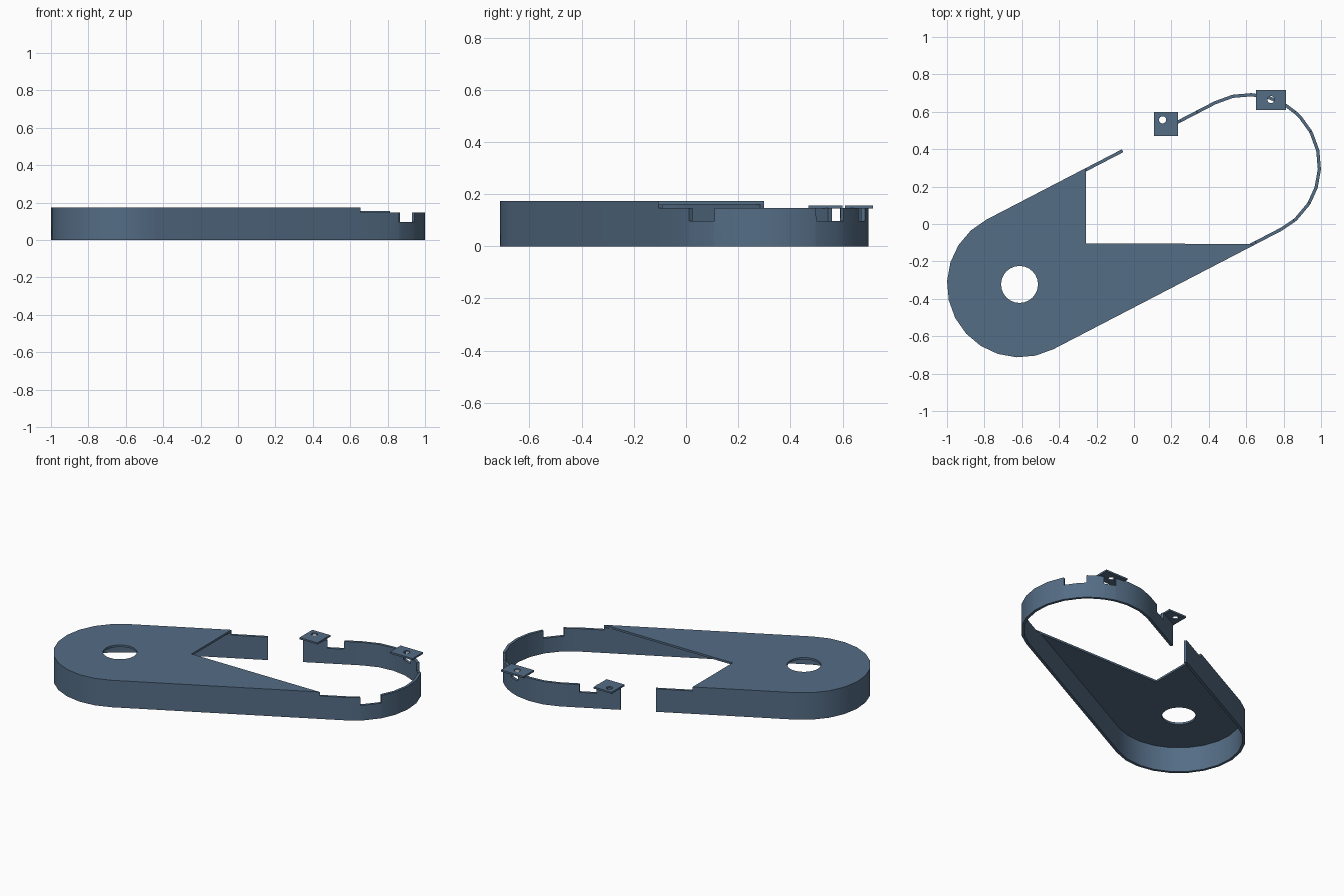
import bpy, bmesh, math
from math import sin, cos, radians
from mathutils import Vector

if "Cube" in bpy.data.objects:
    bpy.data.objects.remove(bpy.data.objects["Cube"])

R, T = 0.39, 0.017                      # outline radius, wall thickness
CL, CR = Vector((-0.61, -0.323)), Vector((0.61, 0.31))
DIR = (CR - CL).normalized()
ALPHA = math.degrees(math.atan2(DIR.y, DIR.x))
NRM = Vector((-DIR.y, DIR.x))           # outward normal of the upper straight side
Z_PLATE, Z_TOP, Z_LOW, Z_NOTCH = 0.16, 0.173, 0.147, 0.097
EPS = 0.0004

# dark slate blue
SLATE = bpy.data.materials.new("slate_blue")
SLATE.diffuse_color = (0.09, 0.153, 0.237, 1)
SLATE.use_nodes = True
SLATE.node_tree.nodes["Principled BSDF"].inputs["Base Color"].default_value = SLATE.diffuse_color


def line(x, side, h):
    """Station on the upper (side=1) or lower (side=-1) straight wall."""
    p = CL + NRM * R * side
    return (p + DIR * ((x - p.x) / DIR.x), NRM * side, h)


def arc(c, deg, h):
    n = Vector((cos(radians(deg)), sin(radians(deg))))
    return (c + n * R, n, h)


def finish(ob):
    ob.data.materials.clear()
    ob.data.materials.append(SLATE)
    bpy.ops.object.select_all(action='DESELECT')
    ob.select_set(True)
    bpy.context.view_layer.objects.active = ob
    bpy.ops.object.shade_smooth_by_angle(angle=radians(28))


def wall(name, stations):
    """Loft a rectangular section of varying height along the stations."""
    bm = bmesh.new()
    rings = []
    for p, n, h in stations:
        q = p - n * T
        rings.append([bm.verts.new(v) for v in
                      ((p.x, p.y, 0), (p.x, p.y, h), (q.x, q.y, h), (q.x, q.y, 0))])
    for a, b in zip(rings, rings[1:]):
        for i in range(4):
            j = (i + 1) % 4
            bm.faces.new((a[i], a[j], b[j], b[i]))
    bm.faces.new(rings[0])
    bm.faces.new(rings[-1][::-1])
    bmesh.ops.recalc_face_normals(bm, faces=bm.faces)
    me = bpy.data.meshes.new(name)
    bm.to_mesh(me)
    bm.free()
    ob = bpy.data.objects.new(name, me)
    bpy.context.collection.objects.link(ob)
    finish(ob)


def sheet(name, outline, hole, z0, z1):
    """Flat plate with one round hole (x, y, radius)."""
    cu = bpy.data.curves.new(name, 'CURVE')
    cu.dimensions, cu.fill_mode, cu.extrude = '2D', 'BOTH', (z1 - z0) / 2
    hx, hy, hr = hole
    ring = [(hx + hr * cos(i * math.tau / 24), hy + hr * sin(i * math.tau / 24)) for i in range(24)]
    for pts in (outline, ring):
        s = cu.splines.new('POLY')
        s.points.add(len(pts) - 1)
        for sp, p in zip(s.points, pts):
            sp.co = (p[0], p[1], 0, 1)
        s.use_cyclic_u = True
    ob = bpy.data.objects.new(name, cu)
    ob.location.z = (z0 + z1) / 2
    bpy.context.collection.objects.link(ob)
    bpy.ops.object.select_all(action='DESELECT')
    ob.select_set(True)
    bpy.context.view_layer.objects.active = ob
    bpy.ops.object.convert(target='MESH')
    finish(bpy.context.view_layer.objects.active)


def rect(x0, x1, y0, y1):
    return [(x0, y0), (x1, y0), (x1, y1), (x0, y1)]


# tall wall carrying the cover plate: upper side, left round end, lower side
XC, YC, XE = -0.257, -0.105, 0.655
tall = [line(XC, 1, Z_PLATE)]
tall += [arc(CL, ALPHA + 90 + 15 * i, Z_PLATE) for i in range(13)]
tall += [line(XE, -1, Z_PLATE)]

# low right end: notches in the arc (last one under the right tab) and one in the upper side
notches = [(-50, -31), (29, 49), (64, 75)]
low = [line(XE + EPS, -1, Z_LOW)]
angles = [(ALPHA - 90 + 15 * i, None) for i in range(13)]
for a, b in notches:
    angles += [(a, Z_LOW), (a + .06, Z_NOTCH), (b - .06, Z_NOTCH), (b, Z_LOW)]
for deg, h in sorted(angles, key=lambda t: t[0]):
    if h is None:
        h = Z_NOTCH if any(a < deg < b for a, b in notches) else Z_LOW
    low.append(arc(CR, deg, h))
low += [line(x, 1, h) for x, h in ((0.333, Z_LOW), (0.333 - EPS, Z_NOTCH),
                                   (0.245, Z_NOTCH), (0.245 - EPS, Z_LOW), (0.118, Z_LOW))]
stub = [line(-0.065, 1, Z_LOW), line(XC - EPS, 1, Z_LOW)]
wall("side_wall", stub + tall + low)

# cover plate with L-shaped cutout and shaft hole
sheet("cover_plate", [s[0] for s in tall] + [(XC, YC)], (-0.612, -0.323, 0.099), Z_PLATE, Z_TOP)

# mounting tabs
sheet("mount_tab_left", rect(0.108, 0.235, 0.47, 0.60), (0.153, 0.557, 0.019), Z_LOW - .002, 0.156)
sheet("mount_tab_right", rect(0.652, 0.812, 0.61, 0.717), (0.732, 0.665, 0.019), Z_LOW - .002, 0.156)
